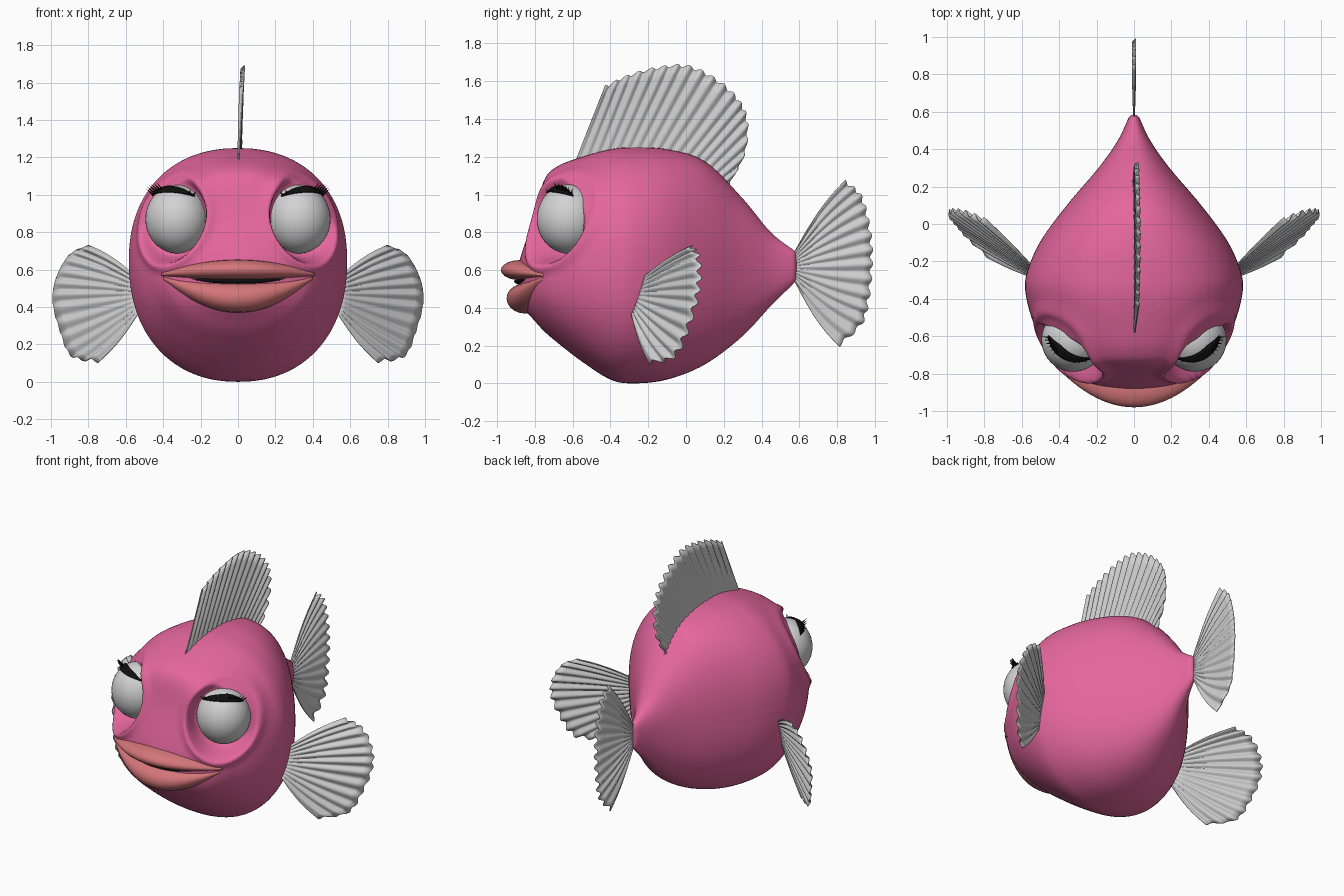
import bpy, math
from mathutils import Vector

if "Cube" in bpy.data.objects:
    bpy.data.objects.remove(bpy.data.objects["Cube"])


def material(name, r, g, b):
    m = bpy.data.materials.new(name)
    m.use_nodes = True
    m.diffuse_color = (r, g, b, 1)
    m.node_tree.nodes["Principled BSDF"].inputs["Base Color"].default_value = (r, g, b, 1)
    return m


PINK = material("body pink", 0.78, 0.135, 0.34)
SALMON = material("lip salmon", 0.66, 0.18, 0.19)
GREY = material("fin grey", 0.62, 0.62, 0.62)
WHITE = material("eye pale grey", 0.65, 0.65, 0.65)
BLACK = material("lash black", 0.005, 0.005, 0.005)


def sheet(name, rows, mat, closed=False, solid=0, angle=60):
    """Skin a grid of points; closed rows become a capped tube."""
    n = len(rows[0])
    faces = []
    for i in range(len(rows) - 1):
        for j in range(n if closed else n - 1):
            k = (j + 1) % n
            faces.append((i * n + j, i * n + k, (i + 1) * n + k, (i + 1) * n + j))
    if closed:
        faces.append(tuple(reversed(range(n))))
        faces.append(tuple(range((len(rows) - 1) * n, len(rows) * n)))
    me = bpy.data.meshes.new(name)
    me.from_pydata([tuple(p) for r in rows for p in r], [], faces)
    ob = bpy.data.objects.new(name, me)
    bpy.context.collection.objects.link(ob)
    me.materials.append(mat)
    activate(ob)
    bpy.ops.object.mode_set(mode='EDIT')
    bpy.ops.mesh.select_all(action='SELECT')
    bpy.ops.mesh.normals_make_consistent(inside=False)
    bpy.ops.object.mode_set(mode='OBJECT')
    if solid:
        s = ob.modifiers.new("thickness", 'SOLIDIFY')
        s.thickness, s.offset = solid, 0
    bpy.ops.object.shade_smooth_by_angle(angle=math.radians(angle))
    return ob


def activate(ob):
    bpy.ops.object.select_all(action='DESELECT')
    ob.select_set(True)
    bpy.context.view_layer.objects.active = ob


def spline(pts, t):
    """Smooth curve through points of any dimension, t from 0 to 1."""
    s = t * (len(pts) - 1)
    i = min(int(s), len(pts) - 2)
    f = s - i
    b, c = Vector(pts[i]), Vector(pts[i + 1])
    a = Vector(pts[i - 1]) if i else b * 2 - c
    d = Vector(pts[i + 2]) if i + 2 < len(pts) else c * 2 - b
    return b + (c - a) * (f / 2) + (a * 2 - b * 5 + c * 4 - d) * (f * f / 2) \
        + (b * 3 - a - c * 3 + d) * (f ** 3 / 2)


def power(v, e):
    return math.copysign(abs(v) ** e, v)


# Eye placement, shared by sockets, eyeballs and lashes
EYE = Vector((0.325, -0.62, 0.87))
EYE_R, EYE_TURN = 0.17, math.radians(28)
FACING = Vector((math.sin(EYE_TURN), -math.cos(EYE_TURN), 0))


def eye_dir(az, el):
    a, e = math.radians(az) + EYE_TURN, math.radians(el)
    return Vector((math.sin(a) * math.cos(e), -math.cos(a) * math.cos(e), 1.08 * math.sin(e)))


# Body sections: y, bottom, top, height of widest point, half width
SECTIONS = [
    (-0.89, 0.47, 0.62, 0.55, 0.05), (-0.86, 0.40, 0.72, 0.56, 0.22),
    (-0.80, 0.33, 0.90, 0.56, 0.35), (-0.75, 0.275, 1.08, 0.58, 0.41),
    (-0.68, 0.215, 1.15, 0.60, 0.46), (-0.55, 0.115, 1.20, 0.62, 0.53),
    (-0.40, 0.02, 1.24, 0.64, 0.575), (-0.28, 0.0, 1.25, 0.65, 0.578),
    (-0.10, 0.02, 1.24, 0.65, 0.505), (0.10, 0.10, 1.175, 0.64, 0.36),
    (0.30, 0.25, 0.98, 0.63, 0.19), (0.45, 0.41, 0.80, 0.62, 0.085),
    (0.585, 0.54, 0.70, 0.62, 0.022)]
rows = []
for i in range(73):
    y, lo, hi, mid, w = spline(SECTIONS, i / 72)
    ring = []
    for j in range(64):
        a = math.tau * j / 64
        s = power(math.sin(a), 0.9)
        ring.append((w * power(math.cos(a), 0.9), y, mid + s * (hi - mid if s > 0 else mid - lo)))
    rows.append(ring)
body = sheet("body", rows, PINK, closed=True)
remesh = body.modifiers.new("even grid", 'REMESH')
remesh.mode, remesh.voxel_size = 'VOXEL', 0.014
relax = body.modifiers.new("relax", 'SMOOTH')
relax.iterations = 4
activate(body)
for m in [m.name for m in body.modifiers if m.type in {'REMESH', 'SMOOTH'}]:
    bpy.ops.object.modifier_apply(modifier=m)

# Press the eye sockets in and raise a rim around them
for v in body.data.vertices:
    side = -1 if v.co.x < 0 else 1
    p = Vector((v.co.x * side, v.co.y, v.co.z)) - EYE
    depth = p.dot(FACING)
    if depth < -0.16:
        continue
    flat = p - FACING * depth
    d = Vector((flat.x, flat.y, flat.z / 1.08)).length
    k = max(0, min(1, (0.235 - d) / 0.06))
    k = k * k * (3 - 2 * k)
    fade = min(1, (depth + 0.16) / 0.08)
    move = (min(depth, 0.0) - depth) * k + 0.02 * fade * math.exp(-((d - 0.235) / 0.028) ** 2)
    v.co += Vector((FACING.x * side, FACING.y, 0)) * move
body.data.materials.clear()
body.data.materials.append(PINK)
bpy.ops.object.shade_smooth()


# Lips and dark mouth gap: tapered tubes bowed forward in the middle
def lip(name, mat, half, reach, z_end, z_shift, thin, thick, deep):
    rings = []
    for i in range(41):
        t = i / 20 - 1
        g = 1 - t * t
        ry, rz = 0.02 + deep * g ** 0.7, thin + thick * g
        y, z = -0.77 - reach * g + ry, z_end + z_shift * g
        rings.append([(t * half, y + ry * math.cos(a), z + rz * math.sin(a))
                      for a in (math.tau * j / 20 for j in range(20))])
    sheet(name, rings, mat, closed=True)


lip("upper_lip", SALMON, 0.41, 0.21, 0.575, 0.025, 0.010, 0.043, 0.08)
lip("lower_lip", SALMON, 0.40, 0.18, 0.555, -0.105, 0.010, 0.070, 0.08)
lip("mouth_gap", BLACK, 0.38, 0.14, 0.565, -0.025, 0.004, 0.020, 0.06)


# Pleated fins: ribs fan from a root line to a scalloped rim
def fin(name, root_a, root_b, rim, pleats, normal, amp=0.01, bow=0.0):
    a, b, normal = Vector(root_a), Vector(root_b), Vector(normal).normalized()
    spread = (Vector(rim[-1]) - Vector(rim[0])).normalized()
    rows = []
    for i in range(pleats * 8 + 1):
        u = i / (pleats * 8)
        wave = math.cos(math.tau * pleats * u)
        root, tip = a.lerp(b, u), spline(rim, u)
        tip = tip + (tip - root).normalized() * 0.009 * wave
        row = []
        for j in range(11):
            v = j / 10
            row.append(root.lerp(tip, v) + normal * amp * wave * v ** 0.6
                       + spread * bow * (2 * u - 1) * math.sin(math.pi * v))
        rows.append(row)
    return sheet(name, rows, GREY, solid=0.006, angle=80)


fin("tail_fin", (0, 0.57, 0.69), (0, 0.57, 0.55),
    [(0, 0.84, 1.07), (0, 0.92, 1.0), (0, 0.96, 0.88), (0, 0.98, 0.74), (0, 0.98, 0.6),
     (0, 0.965, 0.45), (0, 0.93, 0.32), (0, 0.81, 0.20)], 13, (1, 0, 0), 0.009, 0.035)
fin("dorsal_fin", (0, -0.60, 1.14), (0, 0.20, 1.02),
    [(0.018, -0.43, 1.57), (0.022, -0.3, 1.63), (0.025, -0.15, 1.67), (0.025, 0, 1.68),
     (0.022, 0.14, 1.62), (0.018, 0.26, 1.52), (0.014, 0.32, 1.40), (0.01, 0.31, 1.22),
     (0, 0.22, 1.04)], 18, (1, 0, 0), 0.009)
for side, label in ((1, "left"), (-1, "right")):
    rim = [(0.80, 0.02, 0.73), (0.90, 0.06, 0.68), (0.97, 0.07, 0.56), (0.99, 0.05, 0.43),
           (0.95, 0.0, 0.27), (0.89, -0.07, 0.14), (0.75, -0.20, 0.11)]
    fin(label + "_side_fin", (side * 0.54, -0.23, 0.56), (side * 0.53, -0.29, 0.37),
        [(x * side, y, z) for x, y, z in rim], 12, (-0.6 * side, 0.75, -0.25), 0.011, 0.02)

    # Eyeball
    mirror = Vector((side, 1, 1))
    bpy.ops.mesh.primitive_uv_sphere_add(segments=40, ring_count=24, radius=EYE_R,
                                         location=EYE * mirror)
    eye = bpy.context.object
    eye.name = label + "_eye"
    eye.scale.z = 1.08
    eye.data.materials.append(WHITE)
    bpy.ops.object.shade_smooth()

    # Lash line hugging the top of the eye
    def lid(u, k, s=1.035):
        low = 50 - 10 * u * u
        return (EYE + eye_dir(u * 72, low + k * ((16 + 5 * u) * (1 - u ** 4) + 1)) * EYE_R * s) * mirror

    sheet(label + "_lash_line", [[lid(i / 12 - 1, k / 4) for k in range(5)] for i in range(25)],
          BLACK, solid=0.008)

    # Separate lashes flicking outward
    for n, u in enumerate((-0.95, -0.8, 0.35, 0.5, 0.63, 0.75, 0.86, 0.95)):
        base = lid(u, 0.4, 1.02)
        out = (eye_dir(u * 72, 20) * mirror + Vector((0.3 * side * u, 0, 0.7))).normalized()
        size = 0.055 if u > 0 else 0.035
        bpy.ops.mesh.primitive_cone_add(vertices=6, radius1=0.007, depth=size,
                                        location=base + out * size * 0.5,
                                        rotation=out.to_track_quat('Z', 'Y').to_euler())
        lash = bpy.context.object
        lash.name = f"{label}_lash_{n + 1}"
        lash.data.materials.append(BLACK)
